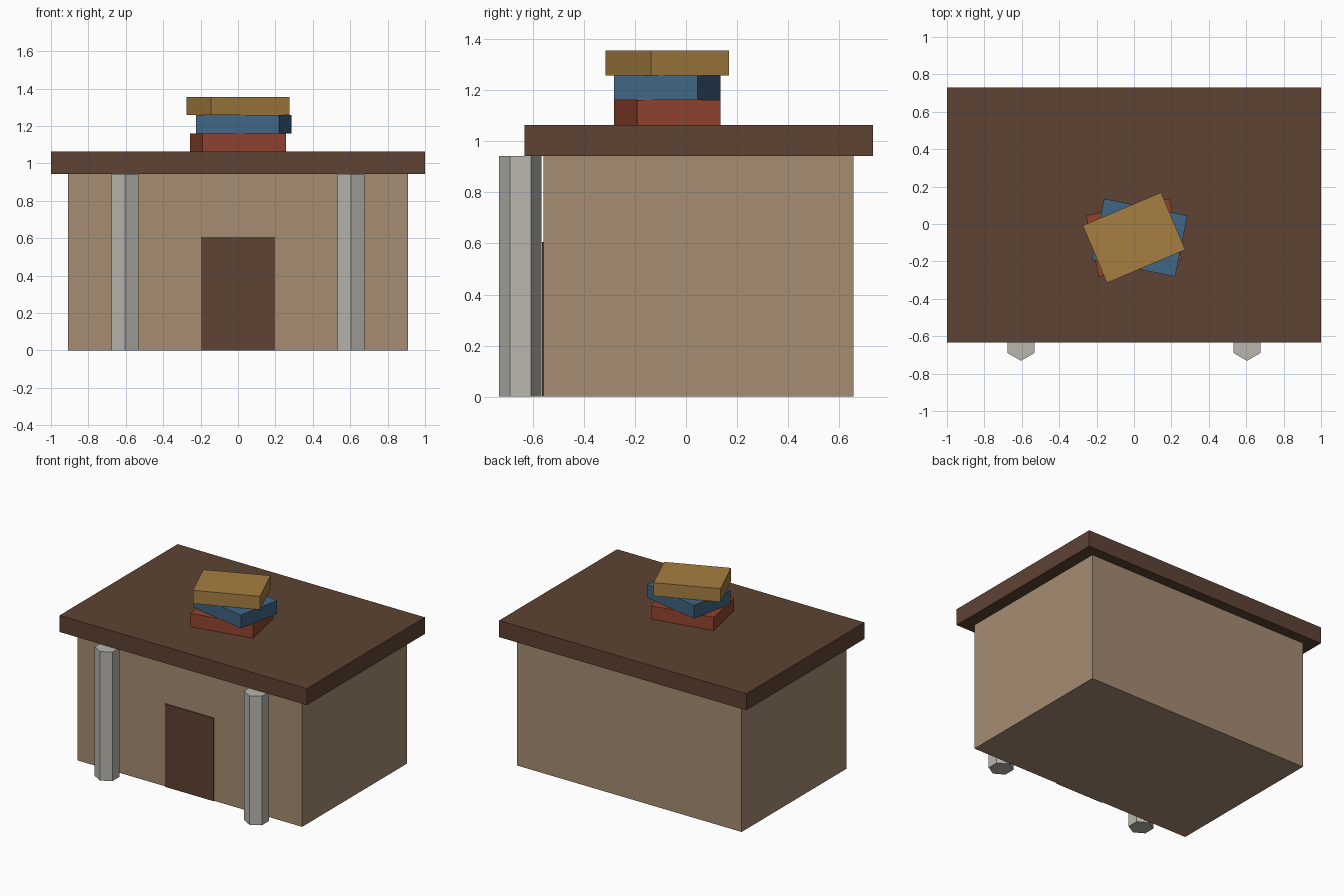
import bpy
import math

if "Cube" in bpy.data.objects:
    bpy.data.objects.remove(bpy.data.objects["Cube"])


def material(name, r, g, b):
    """Flat colour from 0-255 display values, stored as linear."""
    def lin(c):
        c /= 255
        return c / 12.92 if c <= 0.04045 else ((c + 0.055) / 1.055) ** 2.4
    mat = bpy.data.materials.new(name)
    mat.diffuse_color = (lin(r), lin(g), lin(b), 1)
    mat.use_nodes = True
    mat.node_tree.nodes["Principled BSDF"].inputs["Base Color"].default_value = mat.diffuse_color
    return mat


WALL = material("tan_wall", 165, 140, 114)
WOOD = material("dark_brown_wood", 94, 66, 51)
STONE = material("pale_grey_stone", 184, 182, 174)
RED = material("red_cover", 146, 68, 49)
BLUE = material("blue_cover", 64, 102, 133)
OCHRE = material("ochre_cover", 166, 127, 65)


def box(name, size, center, mat, turn=0.0):
    bpy.ops.mesh.primitive_cube_add(size=1, location=center, rotation=(0, 0, turn))
    obj = bpy.context.object
    obj.name = name
    obj.scale = size
    bpy.ops.object.transform_apply(location=False, rotation=False, scale=True)
    obj.data.materials.append(mat)
    return obj


WALL_TOP, ROOF_TOP, MID_Y = 0.943, 1.064, 0.049

# Building body and overhanging roof slab
box("walls", (1.818, 1.212, WALL_TOP), (0, MID_Y, WALL_TOP / 2), WALL)
box("roof", (2, 1.364, ROOF_TOP - WALL_TOP), (0, MID_Y, (WALL_TOP + ROOF_TOP) / 2), WOOD)

# Door, a thin panel standing just proud of the front wall
box("door", (0.394, 0.03, 0.606), (0, -0.549, 0.303), WOOD)

# Six-sided columns, one corner facing forward
for side, x in (("left", -0.604), ("right", 0.604)):
    bpy.ops.mesh.primitive_cylinder_add(vertices=6, radius=0.0833, depth=WALL_TOP,
                                        location=(x, -0.648, WALL_TOP / 2))
    column = bpy.context.object
    column.name = side + "_column"
    column.data.materials.append(STONE)

# Stack of twisted books on the roof
THICK = 0.097
books = (("bottom_book", RED, 0.0, 0.2),
         ("middle_book", BLUE, 0.03, -0.2),
         ("top_book", OCHRE, 0.0, 0.4))
for i, (name, mat, x, turn) in enumerate(books):
    box(name, (0.4545, 0.333, THICK), (x, -0.073, ROOF_TOP + THICK * (i + 0.5)), mat, turn)
